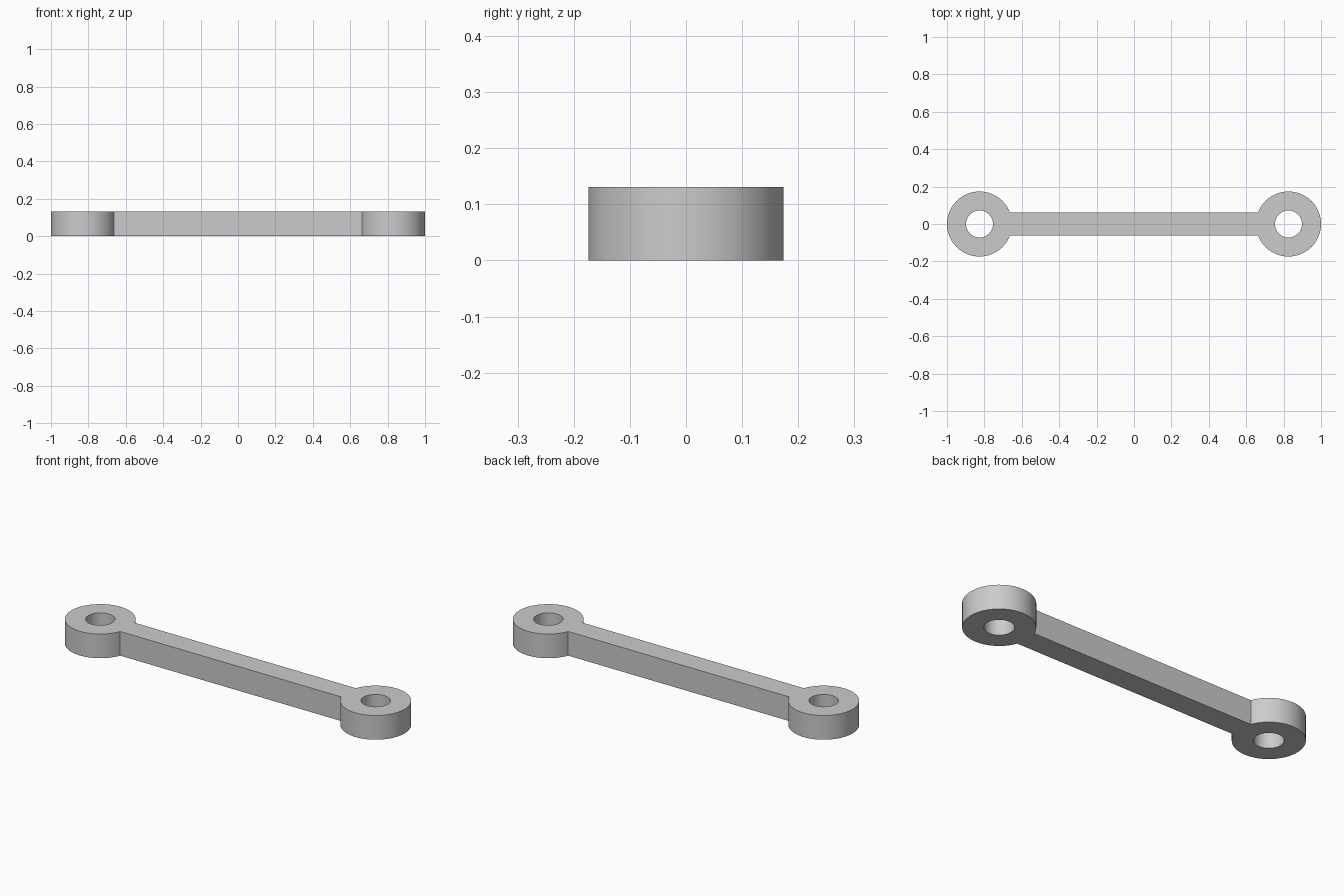
import bpy
import bmesh
import math

cube = bpy.data.objects.get("Cube")
if cube:
    bpy.data.objects.remove(cube, do_unlink=True)

HEIGHT = 0.131
EYE_RADIUS = 0.174
HOLE_RADIUS = 0.072
EYE_X = 1 - EYE_RADIUS
BAR_HALF = 0.062
NECK_STEPS, ARC_STEPS = 8, 64

# Plain grey finish
grey = bpy.data.materials.new("grey")
grey.use_nodes = True
colour = (0.6, 0.6, 0.6, 1)
grey.diffuse_color = colour
grey.node_tree.nodes["Principled BSDF"].inputs["Base Color"].default_value = colour

# Angles around an eye, measured from the direction of the bar
neck = math.asin(BAR_HALF / EYE_RADIUS)
chord = EYE_RADIUS * math.cos(neck)
neck_angles = [-neck + 2 * neck * i / NECK_STEPS for i in range(NECK_STEPS + 1)]
arc = 2 * math.pi - 2 * neck
angles = neck_angles + [neck + arc * i / ARC_STEPS for i in range(1, ARC_STEPS)]

bm = bmesh.new()


def add_eye(side):
    """Flat ring with a straight neck; returns the neck vertices."""
    inner, outer = [], []
    for i, a in enumerate(angles):
        radius = chord / math.cos(a) if i <= NECK_STEPS else EYE_RADIUS
        for verts, r in ((inner, HOLE_RADIUS), (outer, radius)):
            x = side * (EYE_X - r * math.cos(a))
            verts.append(bm.verts.new((x, r * math.sin(a), 0)))
    for i in range(len(angles)):
        j = (i + 1) % len(angles)
        bm.faces.new((inner[i], inner[j], outer[j], outer[i]))
    return outer[:NECK_STEPS + 1]


# Two eyes joined by the bar
left, right = add_eye(1), add_eye(-1)
for i in range(NECK_STEPS):
    bm.faces.new((left[i], left[i + 1], right[i + 1], right[i]))

# Thickness
result = bmesh.ops.extrude_face_region(bm, geom=bm.faces[:], use_keep_orig=True)
top = [v for v in result["geom"] if isinstance(v, bmesh.types.BMVert)]
bmesh.ops.translate(bm, verts=top, vec=(0, 0, HEIGHT))
bmesh.ops.recalc_face_normals(bm, faces=bm.faces[:])

mesh = bpy.data.meshes.new("connecting_link")
bm.to_mesh(mesh)
bm.free()
mesh.materials.append(grey)
link = bpy.data.objects.new("connecting_link", mesh)
bpy.context.collection.objects.link(link)

# Smooth round walls with crisp rims
bpy.ops.object.select_all(action="DESELECT")
link.select_set(True)
bpy.context.view_layer.objects.active = link
bpy.ops.object.shade_smooth_by_angle(angle=math.radians(30))
